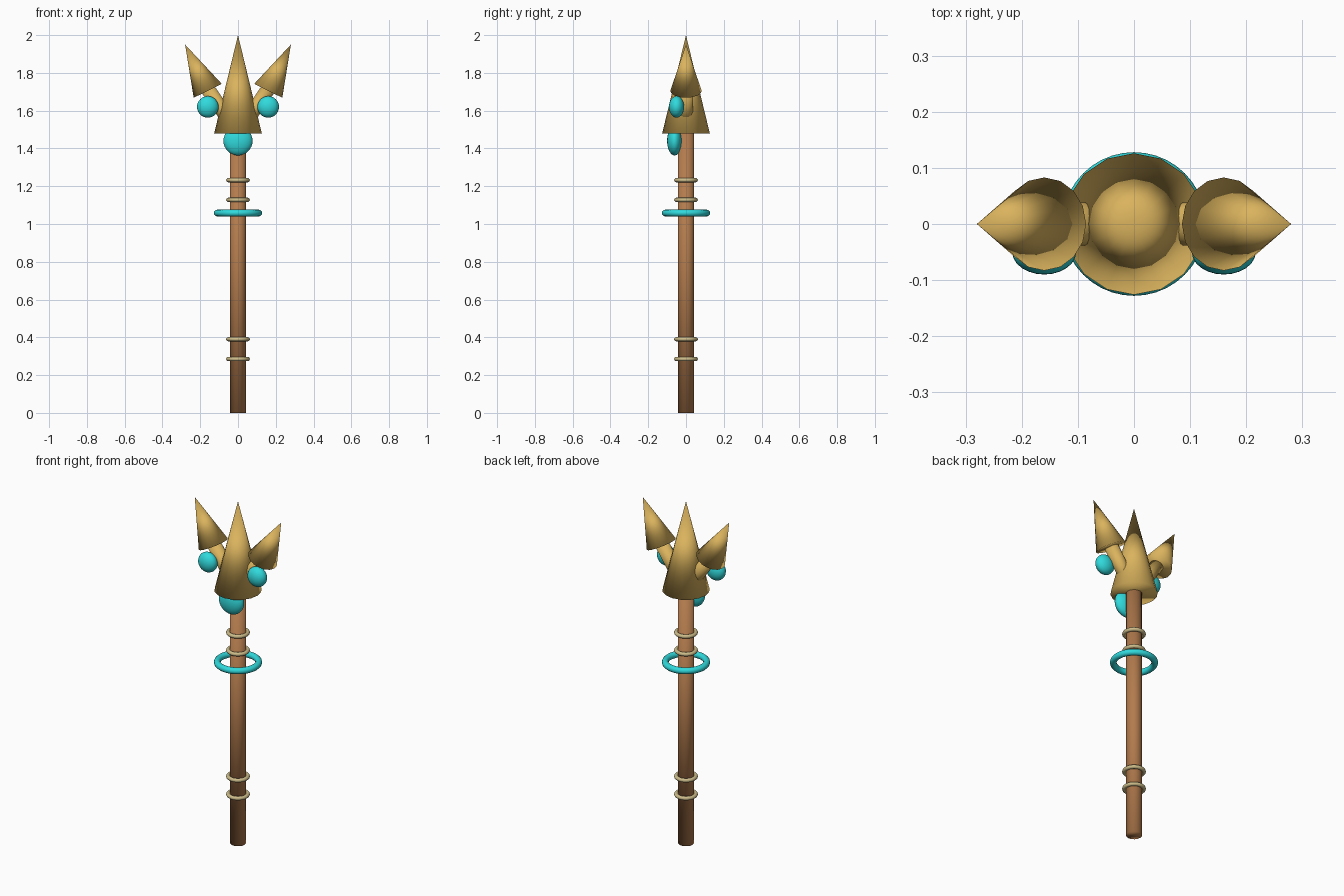
import bpy
from mathutils import Vector

cube = bpy.data.objects.get("Cube")
if cube:
    bpy.data.objects.remove(cube, do_unlink=True)


def material(name, rgb):
    mat = bpy.data.materials.new(name)
    mat.use_nodes = True
    mat.diffuse_color = (*rgb, 1)
    mat.node_tree.nodes["Principled BSDF"].inputs["Base Color"].default_value = (*rgb, 1)
    return mat


gold = material("gold", (0.70, 0.45, 0.11))
turquoise = material("turquoise", (0.03, 0.70, 0.72))
wood = material("brown wood", (0.45, 0.20, 0.075))
sand = material("pale brass", (0.60, 0.50, 0.25))


def finish(name, mat):
    obj = bpy.context.object
    obj.name = name
    obj.data.materials.append(mat)
    # Fully soft normals, including around the end caps
    bpy.ops.object.shade_smooth()
    return obj


def tapered(name, mat, start, end, r1, r2, sides=16):
    """Cylinder or cone running between two points."""
    a, b = Vector(start), Vector(end)
    axis = b - a
    bpy.ops.mesh.primitive_cone_add(
        vertices=sides, radius1=r1, radius2=r2, depth=axis.length,
        location=(a + b) / 2, rotation=axis.to_track_quat('Z', 'Y').to_euler())
    return finish(name, mat)


def ring(name, mat, z, major, minor):
    bpy.ops.mesh.primitive_torus_add(
        major_radius=major, minor_radius=minor, major_segments=40,
        minor_segments=12, location=(0, 0, z))
    return finish(name, mat)


def gem(name, x, y, z, radius):
    bpy.ops.mesh.primitive_uv_sphere_add(segments=24, ring_count=16, location=(x, y, z))
    bpy.context.object.scale = (radius, 0.04, radius)
    return finish(name, turquoise)


# Shaft with its bands and loose hoop
tapered("shaft", wood, (0, 0, 0), (0, 0, 1.5), 0.043, 0.043)
for i, z in enumerate((0.285, 0.39, 1.128, 1.232)):
    ring(f"shaft_band_{i + 1}", sand, z, 0.052, 0.011)
ring("hoop", turquoise, 1.058, 0.11, 0.018)

# Central spearhead and gem
tapered("center_prong", gold, (0, 0, 1.48), (0, 0, 2), 0.126, 0)
gem("center_gem", 0, -0.06, 1.44, 0.077)

# Side prongs
for side, s in (("left", 1), ("right", -1)):
    tapered(f"{side}_arm", gold, (s * 0.02, 0, 1.51), (s * 0.157, 0, 1.71), 0.038, 0.038)
    tapered(f"{side}_prong", gold, (s * 0.16, 0, 1.705), (s * 0.28, 0, 1.95), 0.083, 0)
    gem(f"{side}_gem", s * 0.16, -0.05, 1.62, 0.057)
